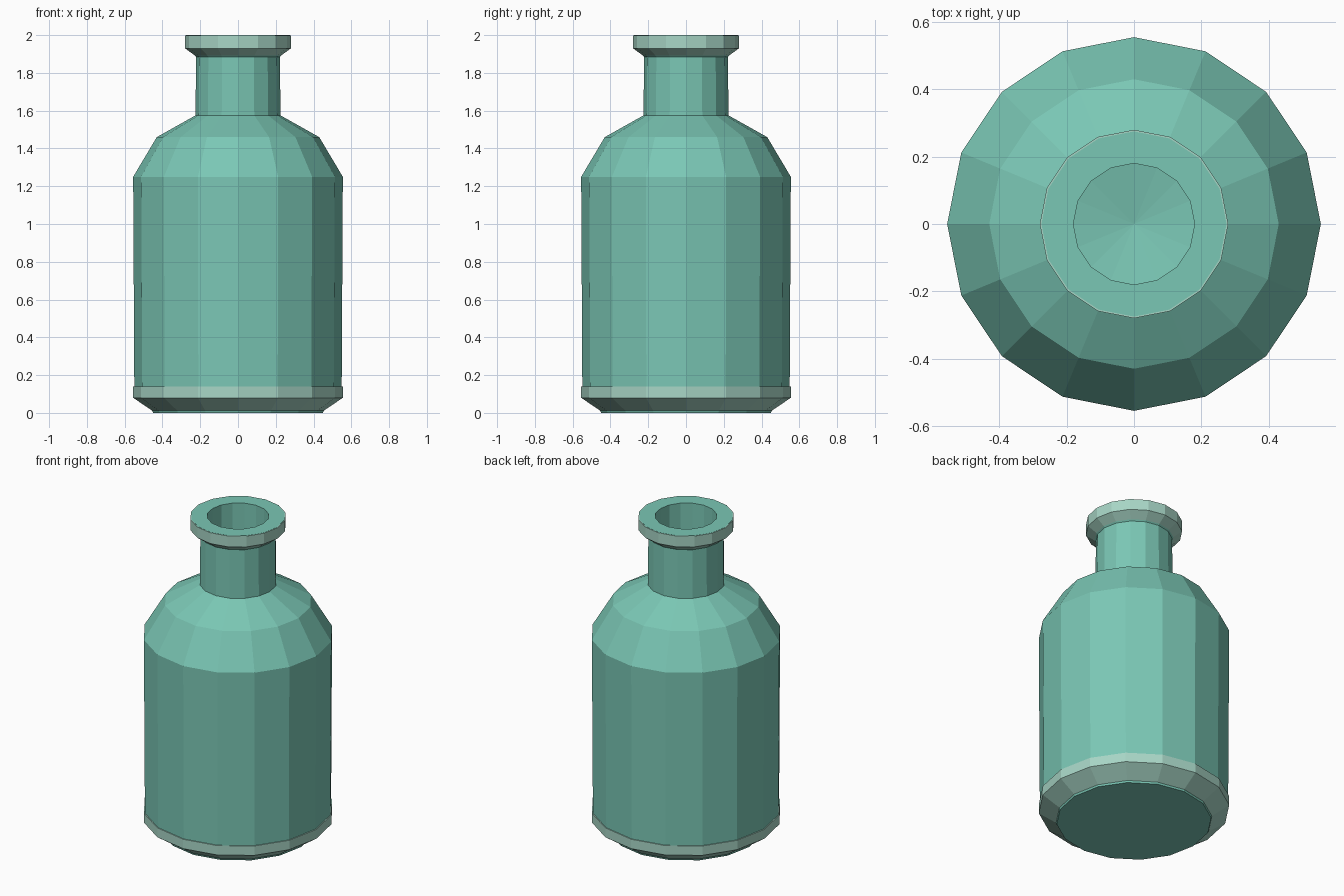
import bpy
import bmesh
import math

if "Cube" in bpy.data.objects:
    bpy.data.objects.remove(bpy.data.objects["Cube"])

SIDES = 16


def material(name, rgb):
    m = bpy.data.materials.new(name)
    m.diffuse_color = (*rgb, 1.0)
    m.use_nodes = True
    m.node_tree.nodes["Principled BSDF"].inputs["Base Color"].default_value = m.diffuse_color
    return m


glass = material("teal_glass", (0.195, 0.57, 0.46))
trim = material("pale_trim", (0.39, 0.67, 0.565))


def lathe(name, profile, mat, closed=False):
    """Revolve (radius, z) points about z with flat facets; radius 0 makes a tip."""
    bm = bmesh.new()
    rings = []
    for r, z in profile:
        if r == 0:
            rings.append([bm.verts.new((0, 0, z))] * SIDES)
        else:
            rings.append([bm.verts.new((r * math.cos(2 * math.pi * i / SIDES),
                                        r * math.sin(2 * math.pi * i / SIDES), z))
                          for i in range(SIDES)])
    pairs = list(zip(rings, rings[1:]))
    if closed:
        pairs.append((rings[-1], rings[0]))
    for a, b in pairs:
        for i in range(SIDES):
            j = (i + 1) % SIDES
            corners = list(dict.fromkeys((a[i], a[j], b[j], b[i])))
            bm.faces.new(corners)
    bmesh.ops.recalc_face_normals(bm, faces=bm.faces)
    mesh = bpy.data.meshes.new(name)
    bm.to_mesh(mesh)
    bm.free()
    mesh.materials.append(mat)
    obj = bpy.data.objects.new(name, mesh)
    bpy.context.collection.objects.link(obj)
    return obj


# Bottle: base, body, shoulders, neck, mouth and the hollow inside the neck
lathe("bottle", [
    (0, 0), (0.45, 0), (0.455, 0.014), (0.545, 0.085), (0.549, 0.14),
    (0.555, 1.25), (0.43, 1.46), (0.225, 1.575), (0.222, 1.885),
    (0.27, 1.935), (0.275, 2.0), (0.18, 2.0), (0.18, 1.6), (0, 1.57),
], glass)

# Pale band around the base, with a bevelled underside
lathe("base_band", [
    (0.452, 0.010), (0.555, 0.08), (0.555, 0.14), (0.535, 0.14), (0.535, 0.085),
], trim, closed=True)

# Pale band around the lip, with a bevelled underside
lathe("lip_band", [
    (0.215, 1.882), (0.28, 1.93), (0.28, 1.999), (0.265, 1.999), (0.26, 1.94),
], trim, closed=True)
